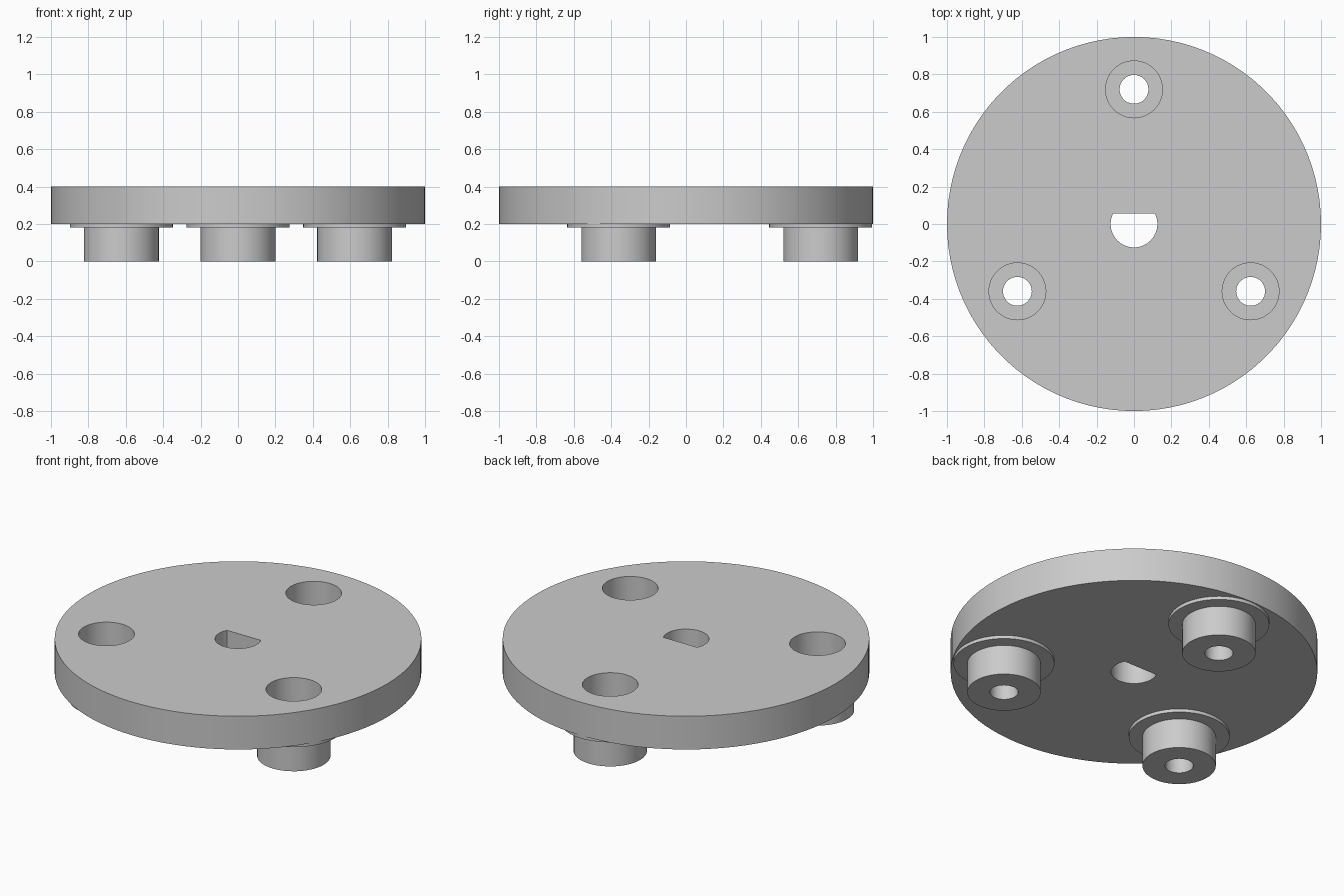
import bpy, bmesh, math
from mathutils import Vector

cube = bpy.data.objects.get("Cube")
if cube:
    bpy.data.objects.remove(cube, do_unlink=True)

grey = bpy.data.materials.new("plain grey")
grey.use_nodes = True
colour = (0.6, 0.6, 0.6, 1)
grey.diffuse_color = colour
grey.node_tree.nodes["Principled BSDF"].inputs["Base Color"].default_value = colour


def new_object(name, bm):
    bmesh.ops.recalc_face_normals(bm, faces=bm.faces)
    mesh = bpy.data.meshes.new(name)
    bm.to_mesh(mesh)
    bm.free()
    mesh.materials.append(grey)
    obj = bpy.data.objects.new(name, mesh)
    bpy.context.collection.objects.link(obj)
    return obj


def prism(bm, outline, bottom, top):
    """Extrude a flat outline between two heights."""
    face = bm.faces.new([bm.verts.new((x, y, bottom)) for x, y in outline])
    moved = bmesh.ops.extrude_face_region(bm, geom=[face])["geom"]
    verts = [v for v in moved if isinstance(v, bmesh.types.BMVert)]
    bmesh.ops.translate(bm, verts=verts, vec=(0, 0, top - bottom))


def turned(bm, steps, centre, segments):
    """Stepped round solid from (radius, height) pairs, lowest first."""
    rings = []
    for radius, z in steps:
        rings.append([bm.verts.new((centre.x + radius * math.cos(math.tau * i / segments),
                                    centre.y + radius * math.sin(math.tau * i / segments), z))
                      for i in range(segments)])
    for low, high in zip(rings, rings[1:]):
        for i in range(segments):
            j = (i + 1) % segments
            bm.faces.new((low[i], low[j], high[j], high[i]))
    bm.faces.new(rings[0])
    bm.faces.new(rings[-1])


def boolean(target, tool, operation):
    mod = target.modifiers.new(tool.name, "BOOLEAN")
    mod.object, mod.operation, mod.solver = tool, operation, "EXACT"
    tool.hide_render = True
    bpy.context.view_layer.objects.active = target
    bpy.ops.object.modifier_apply(modifier=mod.name)
    bpy.data.objects.remove(tool, do_unlink=True)


centres = [Vector((math.cos(a), math.sin(a))) * 0.72
           for a in (math.radians(90 + 120 * k) for k in range(3))]

# Round plate
bm = bmesh.new()
turned(bm, [(1, 0.2), (1, 0.4)], Vector((0, 0)), 100)
plate = new_object("mounting_plate", bm)

# Three standoffs, each a post with a thin flange under the plate
bm = bmesh.new()
for c in centres:
    turned(bm, [(0.2, 0), (0.2, 0.18), (0.275, 0.18), (0.275, 0.3)], c, 64)
boolean(plate, new_object("standoffs", bm), "UNION")

# Counterbored screw holes and the D-shaped shaft hole
bm = bmesh.new()
for c in centres:
    turned(bm, [(0.077, -0.1), (0.077, 0.2), (0.152, 0.2), (0.152, 0.5)], c, 64)
radius, flat = 0.125, 0.055
start = math.pi - math.asin(flat / radius)
sweep = math.pi + 2 * math.asin(flat / radius)
arc = [start + sweep * i / 40 for i in range(41)]
prism(bm, [(radius * math.cos(a), radius * math.sin(a)) for a in arc], 0.1, 0.5)
boolean(plate, new_object("hole_cutters", bm), "DIFFERENCE")

# Smooth round walls, crisp rims
bpy.ops.object.select_all(action="DESELECT")
plate.select_set(True)
bpy.context.view_layer.objects.active = plate
bpy.ops.object.shade_smooth_by_angle(angle=math.radians(30))
